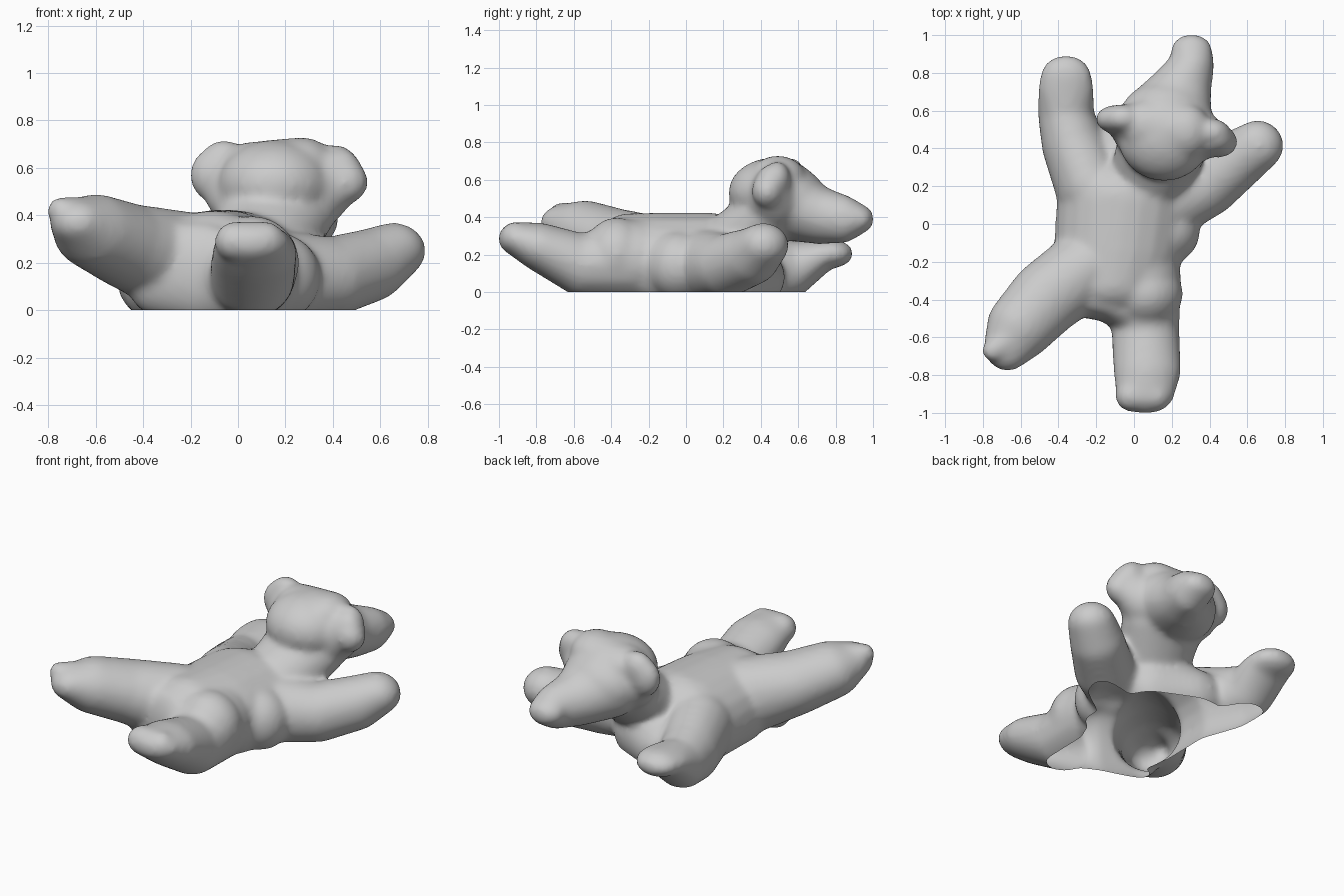
import bpy, bmesh
from mathutils import Vector

cube = bpy.data.objects.get("Cube")
if cube:
    bpy.data.objects.remove(cube, do_unlink=True)

mat = bpy.data.materials.new("plain grey")
mat.use_nodes = True
grey = (0.6, 0.6, 0.6, 1)
mat.diffuse_color = grey
mat.node_tree.nodes["Principled BSDF"].inputs["Base Color"].default_value = grey

bm = bmesh.new()


def blob_points(center, radii):
    """Points of an ellipsoid, used as raw clay for the hulls."""
    tmp = bmesh.new()
    bmesh.ops.create_icosphere(tmp, subdivisions=3, radius=1)
    pts = [Vector(center) + Vector(a * b for a, b in zip(v.co, radii)) for v in tmp.verts]
    tmp.free()
    return pts


def hull(points):
    verts = [bm.verts.new(p) for p in points]
    res = bmesh.ops.convex_hull(bm, input=verts)
    junk = [g for g in res["geom_interior"] + res["geom_unused"]
            if isinstance(g, bmesh.types.BMVert) and g.is_valid]
    bmesh.ops.delete(bm, geom=list(set(junk)), context="VERTS")


def limb(*stations):
    """Chain of ellipsoids, each neighbouring pair bridged by a hull."""
    clouds = []
    for center, r in stations:
        clouds.append(blob_points(center, r if isinstance(r, tuple) else (r, r, r)))
    if len(clouds) == 1:
        hull(clouds[0])
    for a, b in zip(clouds, clouds[1:]):
        hull(a + b)


# Torso: chest, belly and hips
limb(((-.05, .13, .14), (.36, .24, .285)),
     ((-.08, -.14, .15), (.345, .25, .275)),
     ((-.11, -.32, .17), (.3, .18, .25)))
# Throat, with a web running towards the right arm
limb(((.04, .27, .1), (.24, .18, .22)), ((-.12, .37, .08), (.2, .16, .16)))
# Left flank below the arm, and the buttock above the left leg
limb(((.16, -.04, .14), (.19, .18, .19)))
limb(((.06, -.37, .2), (.2, .18, .2)))
# Web between the legs
limb(((-.36, -.36, .18), (.12, .12, .2)), ((-.13, -.42, .16), (.12, .1, .21)),
     ((.02, -.5, .14), (.13, .1, .17)))
# Right arm
limb(((-.23, .2, .15), (.19, .2, .22)), ((-.32, .42, .12), (.17, .17, .185)),
     ((-.36, .58, .12), (.15, .1, .15)), ((-.36, .72, .195), (.148, .1, .085)),
     ((-.36, .775, .205), (.138, .12, .078)))
# Left arm
limb(((.15, .1, .14), .2), ((.39, .21, .14), .17),
     ((.56, .35, .19), .155), ((.655, .415, .25), (.138, .135, .12)))
# Right leg
limb(((-.25, -.23, .2), (.22, .2, .22)), ((-.46, -.39, .27), (.2, .2, .18)),
     ((-.6, -.54, .33), (.18, .18, .16)), ((-.67, -.645, .37), (.125, .135, .1)))
limb(((-.64, -.6, .38), .1), ((-.745, -.67, .42), .06))
# Left leg, ending in a broad blunt foot
limb(((.03, -.28, .17), .22), ((.06, -.55, .14), (.18, .15, .17)),
     ((.07, -.78, .24), (.18, .13, .13)), ((.06, -.9, .285), (.155, .105, .09)))
limb(((-.015, -.91, .29), .085), ((.115, -.91, .29), .085))
# Neck and cheeks
limb(((.08, .24, .24), (.21, .19, .18)), ((.16, .43, .4), (.25, .18, .16)))
limb(((.16, .49, .46), (.28, .18, .17)))
# Skull and forehead
limb(((.16, .47, .53), (.25, .245, .19)), ((.17, .56, .48), (.25, .2, .19)))
limb(((.06, .52, .59), (.14, .14, .12)), ((.27, .49, .61), (.14, .15, .12)))
# Muzzle
limb(((.17, .58, .46), (.24, .17, .19)), ((.24, .71, .41), (.17, .14, .155)),
     ((.305, .84, .39), (.12, .1, .13)), ((.305, .92, .39), (.11, .086, .08)))
# Left ear with its thick root
limb(((.3, .47, .5), (.17, .15, .17)), ((.44, .45, .56), (.09, .08, .12)))
limb(((.45, .435, .54), (.1, .085, .095)), ((.41, .485, .6), (.1, .075, .1)))
# Right ear with its thick root
limb(((.02, .52, .5), (.16, .12, .16)), ((-.09, .555, .58), (.09, .06, .12)))
limb(((-.1, .555, .57), (.105, .075, .115)), ((-.06, .56, .62), (.1, .075, .1)))

mesh = bpy.data.meshes.new("bear_body")
bm.to_mesh(mesh)
bm.free()
body = bpy.data.objects.new("bear_body", mesh)
bpy.context.collection.objects.link(body)

# Fuse the clay into one soft skin
fuse = body.modifiers.new("fuse", "REMESH")
fuse.mode = "VOXEL"
fuse.voxel_size = 0.016
soften = body.modifiers.new("soften", "SMOOTH")
soften.factor = 0.5
soften.iterations = 16
graph = bpy.context.evaluated_depsgraph_get()
skin = bpy.data.meshes.new_from_object(body.evaluated_get(graph))
body.modifiers.clear()
body.data = skin

# Slice the underside open
bm = bmesh.new()
bm.from_mesh(skin)
bmesh.ops.bisect_plane(bm, geom=bm.verts[:] + bm.edges[:] + bm.faces[:],
                       plane_co=(0, 0, 0), plane_no=(0, 0, 1), clear_inner=True)
for f in bm.faces:
    f.smooth = True
bm.to_mesh(skin)
bm.free()
skin.materials.clear()
skin.materials.append(mat)
